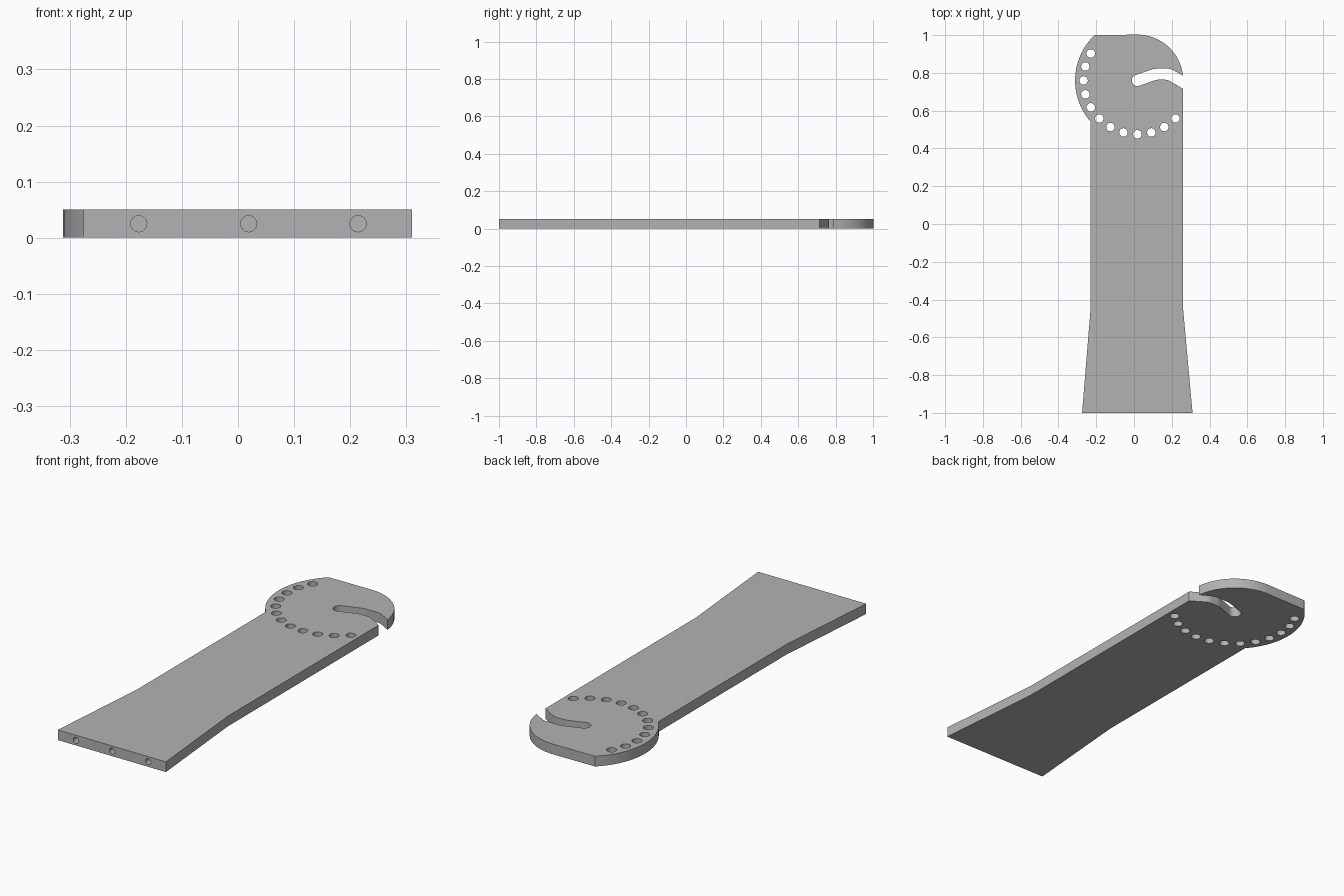
import bpy, bmesh, math
from mathutils import Matrix, Vector

if "Cube" in bpy.data.objects:
    bpy.data.objects.remove(bpy.data.objects["Cube"])

T = 0.05                    # plate thickness
CX, CY = 0.018, 0.76        # pivot centre of the round head

grey = bpy.data.materials.new("plain grey")
grey.diffuse_color = (0.45, 0.45, 0.45, 1)
grey.use_nodes = True
grey.node_tree.nodes["Principled BSDF"].inputs["Base Color"].default_value = grey.diffuse_color


def arc(cx, cy, r, a0, a1, n):
    """Points along an arc, angles in degrees."""
    return [(cx + r * math.cos(math.radians(a0 + (a1 - a0) * i / n)),
             cy + r * math.sin(math.radians(a0 + (a1 - a0) * i / n))) for i in range(n + 1)]


def bend(a, b, c, d=0.015, n=4):
    """Rounded corner at b between a and c."""
    a, b, c = Vector(a), Vector(b), Vector(c)
    p, q = b + (a - b).normalized() * d, b + (c - b).normalized() * d
    return [tuple(p.lerp(b, t).lerp(b.lerp(q, t), t)) for t in (i / n for i in range(n + 1))]


# Outline: flared foot, straight shank, hooked slot, round head
low_out, low_b, low_a, low_in = (0.26, 0.715), (0.178, 0.764), (0.118, 0.764), (0.028, 0.732)
up_in, up_a, up_b, up_out = (0.008, 0.788), (0.105, 0.822), (0.195, 0.822), (0.26, 0.785)
outline = [(-0.275, -1), (0.31, -1), (0.26, -0.45), low_out]
outline += bend(low_out, low_b, low_a) + bend(low_b, low_a, low_in)
outline += arc(CX, CY, 0.03, 290, 110, 12)
outline += bend(up_in, up_a, up_b) + bend(up_a, up_b, up_out)
outline += arc(CX, CY, 0.2425, 6, 90, 24)
outline += arc(CX, CY, 0.33, 133.3, 221.3, 28)
outline += [(-0.23, -0.45)]

bm = bmesh.new()
base = bm.faces.new([bm.verts.new((x, y, 0)) for x, y in outline])
top = bmesh.ops.extrude_face_region(bm, geom=[base])["geom"]
bmesh.ops.translate(bm, vec=(0, 0, T), verts=[v for v in top if isinstance(v, bmesh.types.BMVert)])
bmesh.ops.recalc_face_normals(bm, faces=bm.faces)
mesh = bpy.data.meshes.new("arm_plate")
bm.to_mesh(mesh)
bm.free()
plate = bpy.data.objects.new("arm_plate", mesh)
bpy.context.collection.objects.link(plate)
mesh.materials.append(grey)

# Drills: ring of index holes in the head, three screw holes in the foot end
bm = bmesh.new()


def drill(matrix, r, depth):
    bmesh.ops.create_cone(bm, cap_ends=True, segments=24, radius1=r, radius2=r,
                          depth=depth, matrix=matrix)


for deg in range(150, 316, 15):
    a = math.radians(deg)
    drill(Matrix.Translation((CX + 0.285 * math.cos(a), CY + 0.285 * math.sin(a), T / 2)), 0.0225, 0.2)
for x in (-0.177, 0.019, 0.214):
    drill(Matrix.Translation((x, -1, T / 2)) @ Matrix.Rotation(math.pi / 2, 4, 'X'), 0.0145, 0.2)
drill_mesh = bpy.data.meshes.new("drills")
bm.to_mesh(drill_mesh)
bm.free()
drill_mesh.materials.append(grey)
drills = bpy.data.objects.new("drills", drill_mesh)
drills.hide_render = True
bpy.context.collection.objects.link(drills)

bpy.context.view_layer.objects.active = plate
plate.select_set(True)
cut = plate.modifiers.new("drill holes", 'BOOLEAN')
cut.operation, cut.solver, cut.object = 'DIFFERENCE', 'EXACT', drills
bpy.ops.object.modifier_apply(modifier=cut.name)
bpy.data.objects.remove(drills)

# Smooth curved walls, crisp crease where the foot flares
bpy.ops.object.shade_smooth_by_angle(angle=math.radians(30))
for e in plate.data.edges:
    if all(abs(plate.data.vertices[i].co.y + 0.45) < 0.001 for i in e.vertices):
        e.use_edge_sharp = True
